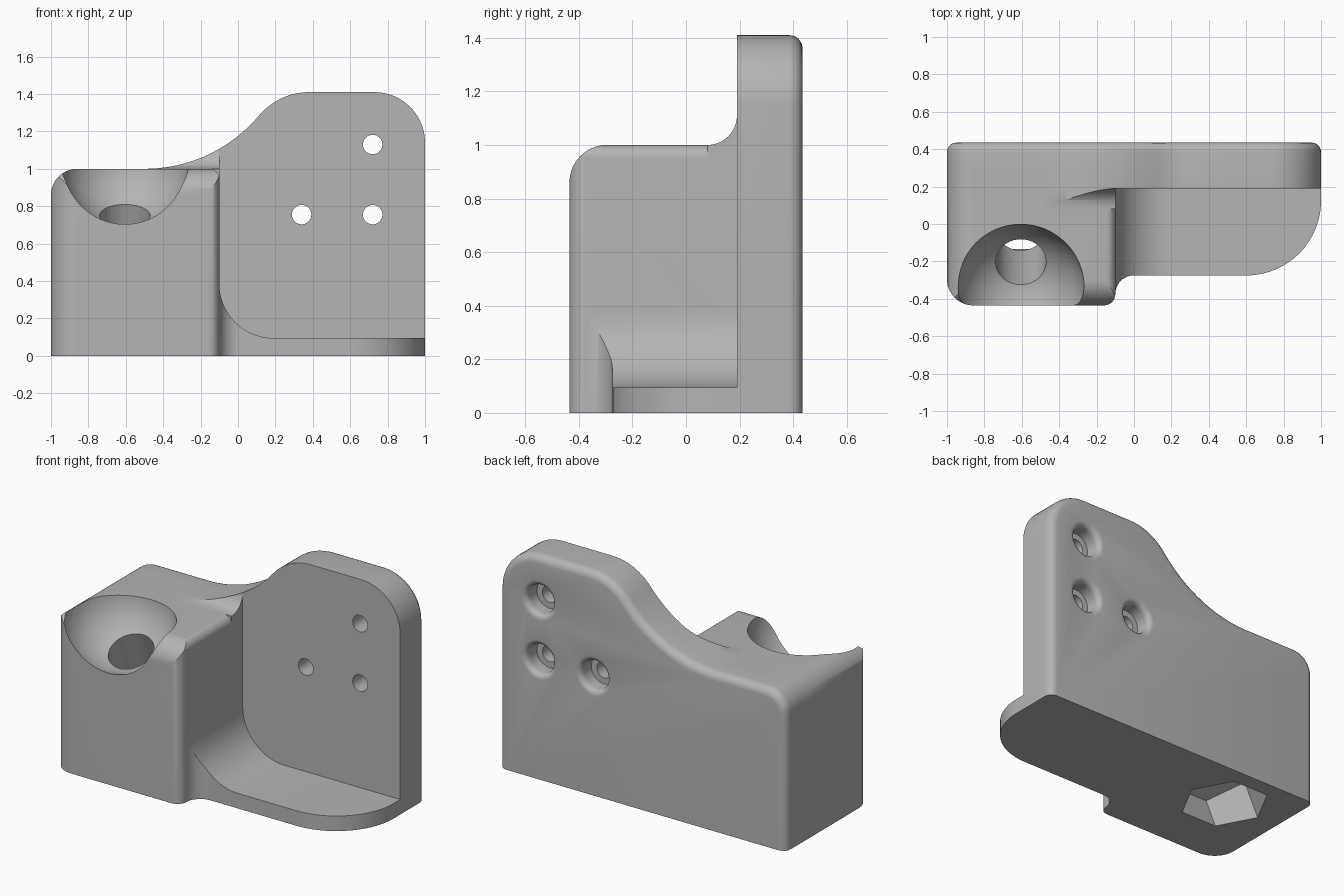
import bpy, bmesh, math
from mathutils import Matrix, Vector

if "Cube" in bpy.data.objects:
    bpy.data.objects.remove(bpy.data.objects["Cube"])

grey = bpy.data.materials.new("plain grey")
grey.use_nodes = True
grey.diffuse_color = (0.46, 0.46, 0.46, 1)
grey.node_tree.nodes["Principled BSDF"].inputs["Base Color"].default_value = grey.diffuse_color


def arc(cx, cy, r, start, end, steps=14):
    """Points along an arc, angles in degrees."""
    angles = [math.radians(start + (end - start) * i / steps) for i in range(steps + 1)]
    return [(cx + r * math.cos(a), cy + r * math.sin(a)) for a in angles]


def ngon(r, sides):
    return arc(0, 0, r, 0, 360, sides)[:-1]


def to_object(name, bm):
    bmesh.ops.recalc_face_normals(bm, faces=bm.faces)
    mesh = bpy.data.meshes.new(name)
    bm.to_mesh(mesh)
    bm.free()
    mesh.materials.append(grey)
    obj = bpy.data.objects.new(name, mesh)
    bpy.context.collection.objects.link(obj)
    return obj


def prism(name, points, axis, low, high, round_back=0):
    """Extrude a flat profile along x, y or z (axis 0, 1, 2)."""
    bm = bmesh.new()
    verts = []
    for p in points:
        co = list(p)
        co.insert(axis, low)
        verts.append(bm.verts.new(co))
    face = bm.faces.new(verts)
    new = bmesh.ops.extrude_face_region(bm, geom=[face])["geom"]
    shift = Vector()
    shift[axis] = high - low
    bmesh.ops.translate(bm, verts=[g for g in new if isinstance(g, bmesh.types.BMVert)], vec=shift)
    bmesh.ops.recalc_face_normals(bm, faces=bm.faces)
    if round_back:
        edges = [e for e in bm.edges if all(v.co.y > high - 1e-4 for v in e.verts)
                 and max(v.co.z for v in e.verts) > 0.01]
        bmesh.ops.bevel(bm, geom=edges, offset=round_back, segments=6,
                        profile=0.5, affect='EDGES', clamp_overlap=True)
    return to_object(name, bm)


def lathe(name, profile, centre):
    """Spin a (radius, y) profile about the y direction."""
    bm = bmesh.new()
    verts = [bm.verts.new((r, y, 0)) for r, y in profile]
    edges = [bm.edges.new(pair) for pair in zip(verts, verts[1:])]
    bmesh.ops.spin(bm, geom=verts + edges, cent=(0, 0, 0), axis=(0, 1, 0),
                   angle=math.tau, steps=32)
    bmesh.ops.remove_doubles(bm, verts=bm.verts, dist=1e-4)
    bmesh.ops.translate(bm, verts=bm.verts, vec=centre)
    return to_object(name, bm)


def combine(target, other, operation):
    """Apply a boolean and discard the second object."""
    other.hide_render = True
    mod = target.modifiers.new("combine", 'BOOLEAN')
    mod.operation, mod.solver, mod.object = operation, 'EXACT', other
    bpy.context.view_layer.objects.active = target
    bpy.ops.object.modifier_apply(modifier=mod.name)
    bpy.data.objects.remove(other)


# Tall back plate with a sweeping shoulder
outline = ([(-1, 0)] + arc(-0.86, 0.86, 0.14, 180, 90)
           + arc(-0.5, 1.8, 0.8, -90, -40, 20)
           + arc(0.38, 1.062, 0.348, 140, 90)[1:]
           + arc(0.73, 1.14, 0.27, 90, 0) + [(1, 0)])
body = prism("bracket_body", outline, 1, 0.19, 0.435, round_back=0.05)

# Socket block with rounded front, side and top edges
block = prism("socket_block", [(-1, 0.3)] + arc(-0.86, -0.295, 0.14, 180, 270)
              + arc(-0.16, -0.375, 0.06, -90, 0) + [(-0.1, 0.3)], 2, 0, 1.2)
side_shape = prism("side_shape", [(0.5, -0.1), (-0.435, -0.1)]
                   + arc(-0.295, 0.86, 0.14, 180, 90) + [(0.5, 1)], 0, -1.2, 0.2)
front_shape = prism("front_shape", [(-1, -0.1)] + arc(-0.86, 0.86, 0.14, 180, 90)
                    + arc(-0.15, 0.95, 0.05, 90, 0) + [(-0.1, -0.1)], 1, -0.6, 0.6)
combine(block, side_shape, 'INTERSECT')
combine(block, front_shape, 'INTERSECT')

# Hollow blend between block top and plate
blend = prism("top_blend", [(0.28, 0.9), (0.08, 0.9)]
              + arc(0.08, 1.11, 0.11, -90, 0) + [(0.28, 1.11)], 0, -0.6, -0.1)
combine(blend, prism("blend_limit", outline, 1, 0, 0.4), 'INTERSECT')

# Shelf curving up into the block wall
shelf = prism("shelf", [(-0.2, 0.3), (-0.2, -0.375)] + arc(0, -0.375, 0.1, 180, 90)
              + arc(0.6, 0.125, 0.4, -90, 0, 24) + [(1, 0.3)], 2, 0, 0.6)
combine(shelf, prism("shelf_shape", [(-0.3, -0.1), (1.2, -0.1), (1.2, 0.095)]
                     + arc(0.19, 0.385, 0.29, -90, -180, 20) + [(-0.3, 0.385)],
                     1, -0.6, 0.6), 'INTERSECT')

for part in (block, blend, shelf):
    combine(body, part, 'UNION')

# Spherical bowl
bm = bmesh.new()
bmesh.ops.create_uvsphere(bm, u_segments=64, v_segments=32, radius=0.34)
bmesh.ops.translate(bm, verts=bm.verts, vec=(-0.605, -0.34, 1.03))
combine(body, to_object("bowl_cutter", bm), 'DIFFERENCE')

# Tilted bore with a hexagonal pocket underneath
tilt = Matrix.Translation((-0.605, 0.1, 0)) @ Matrix.Rotation(math.radians(22), 4, 'X')
for name, shape, top in (("bore_cutter", ngon(0.135, 40), 0.95),
                         ("hex_cutter", ngon(0.25, 6), 0.31)):
    cutter = prism(name, shape, 2, -0.2, top)
    cutter.data.transform(tilt)
    combine(body, cutter, 'DIFFERENCE')

# Screw holes, counterbored from the back with softened rims
screw = ([(0, 0), (0.052, 0), (0.052, 0.33), (0.09, 0.33)]
         + arc(0.125, 0.4, 0.035, 180, 90, 6) + [(0.125, 0.5), (0, 0.5)])
for x, z in ((0.72, 1.13), (0.72, 0.755), (0.34, 0.755)):
    combine(body, lathe("screw_cutter", screw, (x, 0, z)), 'DIFFERENCE')

bpy.ops.object.select_all(action='DESELECT')
body.select_set(True)
bpy.context.view_layer.objects.active = body
bpy.ops.object.shade_smooth_by_angle(angle=math.radians(28))
